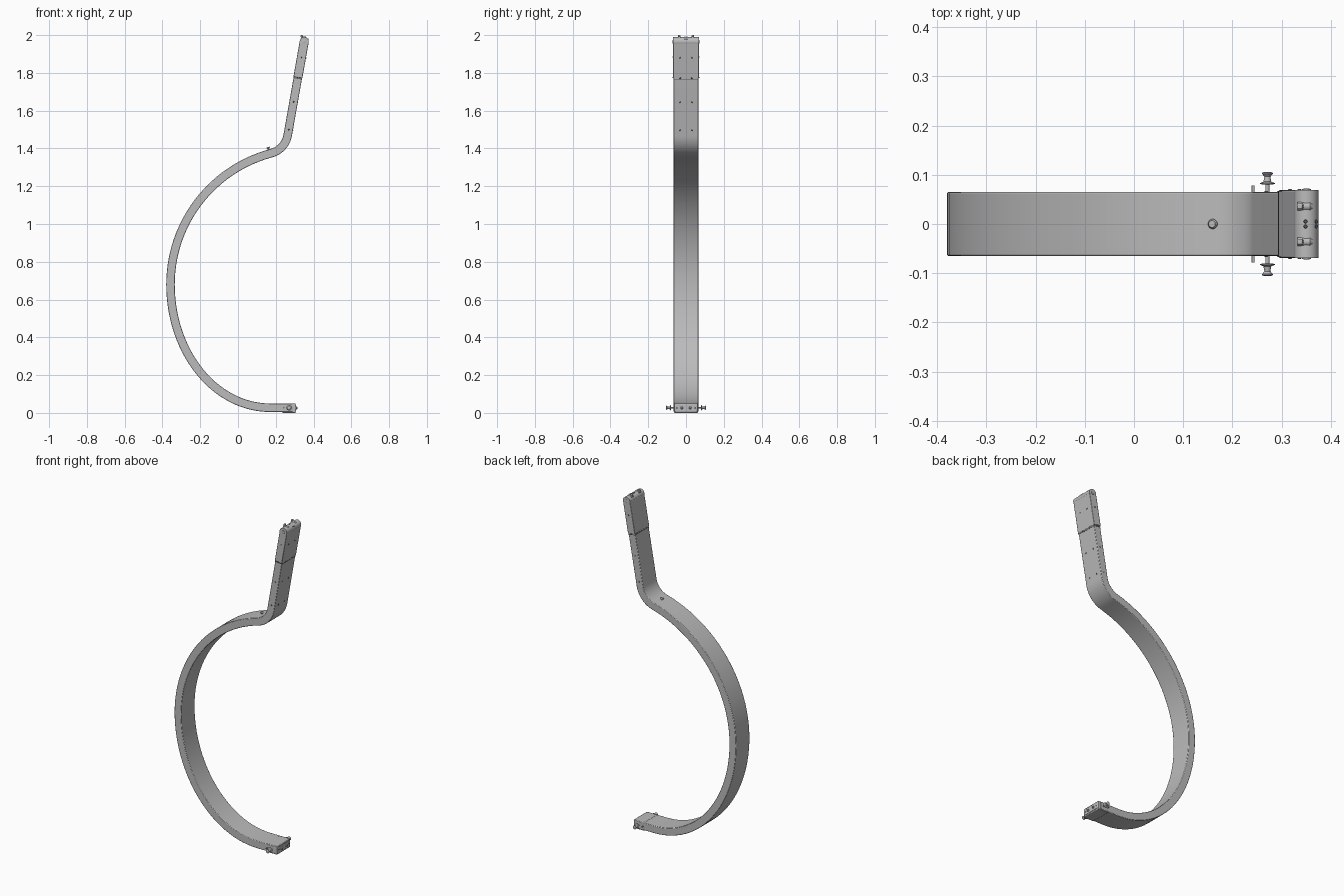
import bpy, bmesh
from math import sin, cos, pi, radians
from mathutils import Vector, Matrix

cube = bpy.data.objects.get("Cube")
if cube:
    bpy.data.objects.remove(cube)


def material(name, value):
    m = bpy.data.materials.new(name)
    m.use_nodes = True
    col = (value, value, value, 1)
    m.diffuse_color = col
    m.node_tree.nodes["Principled BSDF"].inputs["Base Color"].default_value = col
    return m


GREY = material("band grey", 0.5)
DARK = material("screw dark grey", 0.12)


def finish(name, bm, mat, bevel=0):
    bmesh.ops.recalc_face_normals(bm, faces=bm.faces)
    me = bpy.data.meshes.new(name)
    bm.to_mesh(me)
    bm.free()
    ob = bpy.data.objects.new(name, me)
    me.materials.append(mat)
    bpy.context.collection.objects.link(ob)
    if bevel:
        b = ob.modifiers.new("bevel", "BEVEL")
        b.width, b.segments, b.limit_method = bevel, 2, 'ANGLE'
        b.angle_limit = radians(40)
    bpy.ops.object.select_all(action='DESELECT')
    ob.select_set(True)
    bpy.context.view_layer.objects.active = ob
    bpy.ops.object.shade_smooth_by_angle(angle=radians(35))
    return ob


def sweep(name, path, half_t, half_w, bevel):
    """Rectangular section swept along a path in the xz plane."""
    bm = bmesh.new()
    rings = []
    for i, p in enumerate(path):
        d = path[min(i + 1, len(path) - 1)] - path[max(i - 1, 0)]
        n = Vector((-d.y, d.x)).normalized() * half_t
        rings.append([bm.verts.new((p.x + s * n.x, w, p.y + s * n.y))
                      for s, w in ((1, -half_w), (1, half_w), (-1, half_w), (-1, -half_w))])
    for a, b in zip(rings, rings[1:]):
        for k in range(4):
            bm.faces.new((a[k], a[k - 1], b[k - 1], b[k]))
    bm.faces.new(rings[0])
    bm.faces.new(rings[-1])
    return finish(name, bm, GREY, bevel)


def box(name, centre, size, mat=GREY, tilt=0, bevel=0):
    bm = bmesh.new()
    bmesh.ops.create_cube(bm, size=1, matrix=Matrix.Diagonal((*size, 1)))
    ob = finish(name, bm, mat, bevel)
    ob.location = centre
    ob.rotation_euler.y = tilt
    return ob


def turned(name, base, axis, profile, mat=GREY, seg=20):
    """Solid of revolution: profile is (radius, distance along axis)."""
    bm = bmesh.new()
    rings = [[bm.verts.new((r * cos(2 * pi * k / seg), r * sin(2 * pi * k / seg), h))
              for k in range(seg)] for r, h in profile]
    for a, b in zip(rings, rings[1:]):
        for k in range(seg):
            bm.faces.new((a[k - 1], a[k], b[k], b[k - 1]))
    bm.faces.new(rings[0])
    bm.faces.new(rings[-1])
    ob = finish(name, bm, mat)
    ob.location = base
    ob.rotation_euler = Vector(axis).to_track_quat('Z', 'Y').to_euler()
    return ob


def arc(cx, cz, rx, rz, a0, a1, n):
    return [Vector((cx + rx * cos(radians(a0 + (a1 - a0) * i / n)),
                    cz + rz * sin(radians(a0 + (a1 - a0) * i / n)))) for i in range(n + 1)]


# Main curved band with the bend into the straight arm
TILT = radians(10)
up = Vector((sin(TILT), cos(TILT)))      # arm direction in xz
out = Vector((cos(TILT), -sin(TILT)))    # arm face direction in xz
path = [Vector((0.29, 0.0275))]
path += arc(0.17, 0.68, 0.5275, 0.6525, 270, 180, 28)
path += arc(0.362, 0.68, 0.7195, 0.7195, 180, 105, 24)[1:]
path += arc(0.145, 1.491, 0.12, 0.12, -75, -10, 12)[1:]
arm_start = path[-1]
tip = arm_start + up * 0.503
path.append(arm_start + up * 0.49)
sweep("curved_band", path, 0.0225, 0.065, 0.003)


def on_arm(dist, side=0, y=0):
    p = arm_start + up * dist + out * side
    return Vector((p.x, y, p.y))


# Upper sleeve and rounded arm end
box("arm_sleeve", on_arm(0.405), (0.048, 0.138, 0.19), tilt=TILT, bevel=0.003)
turned("rounded_end", (tip.x, -0.069, tip.y), (0, 1, 0), [(0.024, 0), (0.024, 0.138)], seg=32)
box("sleeve_seam", on_arm(0.305), (0.0465, 0.132, 0.004), DARK, TILT)
out3, up3 = Vector((out.x, 0, out.y)), Vector((up.x, 0, up.y))

# Hinge pins, hooks and sockets on the arm end
for s in (-1, 1):
    turned("hinge_pin", (tip.x, s * 0.067, tip.y), (0, s, 0), [(0.009, 0), (0.009, 0.004), (0.005, 0.005)])
    box("end_hook", (tip.x - 0.011, s * 0.036, tip.y + 0.017), (0.012, 0.012, 0.036), tilt=-TILT, bevel=0.003)
    turned("hook_socket", (tip.x - 0.018, s * 0.036, tip.y + 0.018), (1, 0, 0),
           [(0.009, 0), (0.009, 0.025), (0.005, 0.03)])
for x in (-0.002, 0.019):
    for s in (-1, 1):
        turned("end_screw", (tip.x + x, s * 0.005, tip.y + (0.0235 if x < 0 else 0.014)),
               (0.7 if x > 0 else 0, 0, 1), [(0.004, 0), (0.003, 0.0025)], DARK, 10)

# Small screws along both arm faces and the edges
for d in (0.03, 0.18, 0.31, 0.42):
    lift = 0.0225 if d < 0.305 else 0.024
    for s in (-1, 1):
        turned("arm_screw", on_arm(d, lift, s * 0.03), out3, [(0.004, 0), (0.003, 0.002)], DARK, 10)
        turned("edge_screw", on_arm(d, 0, s * (0.065 if d < 0.305 else 0.069)), (0, s, 0),
               [(0.004, 0), (0.003, 0.002)], DARK, 10)

# Stud on top of the band near the bend
turned("band_stud", (0.162, 0, 1.394), (-0.26, 0, 0.97),
       [(0.005, 0), (0.005, 0.006), (0.01, 0.008), (0.007, 0.014)])

# Lower end fitting with side knobs and lock pins
box("end_fitting", (0.27, 0, 0.0255), (0.07, 0.126, 0.051), bevel=0.003)
box("end_plate", (0.305, 0, 0.026), (0.004, 0.11, 0.036), bevel=0.001)
for s in (-1, 1):
    turned("side_knob", (0.271, s * 0.06, 0.027), (0, s, 0),
           [(0.004, 0), (0.004, 0.02), (0.015, 0.021), (0.015, 0.023), (0.008, 0.026),
            (0.006, 0.036), (0.011, 0.042), (0.011, 0.044), (0.006, 0.046)])
    turned("lock_pin", (0.242, s * 0.06, 0.027), (0, s, 0), [(0.003, 0), (0.003, 0.018)], seg=12)
    turned("end_button", (0.305, s * 0.022, 0.026), (1, 0, 0), [(0.007, 0), (0.007, 0.006), (0.004, 0.01)])
    turned("end_bolt", (0.306, s * 0.046, 0.026), (1, 0, 0), [(0.004, 0), (0.003, 0.003)], DARK, 10)
